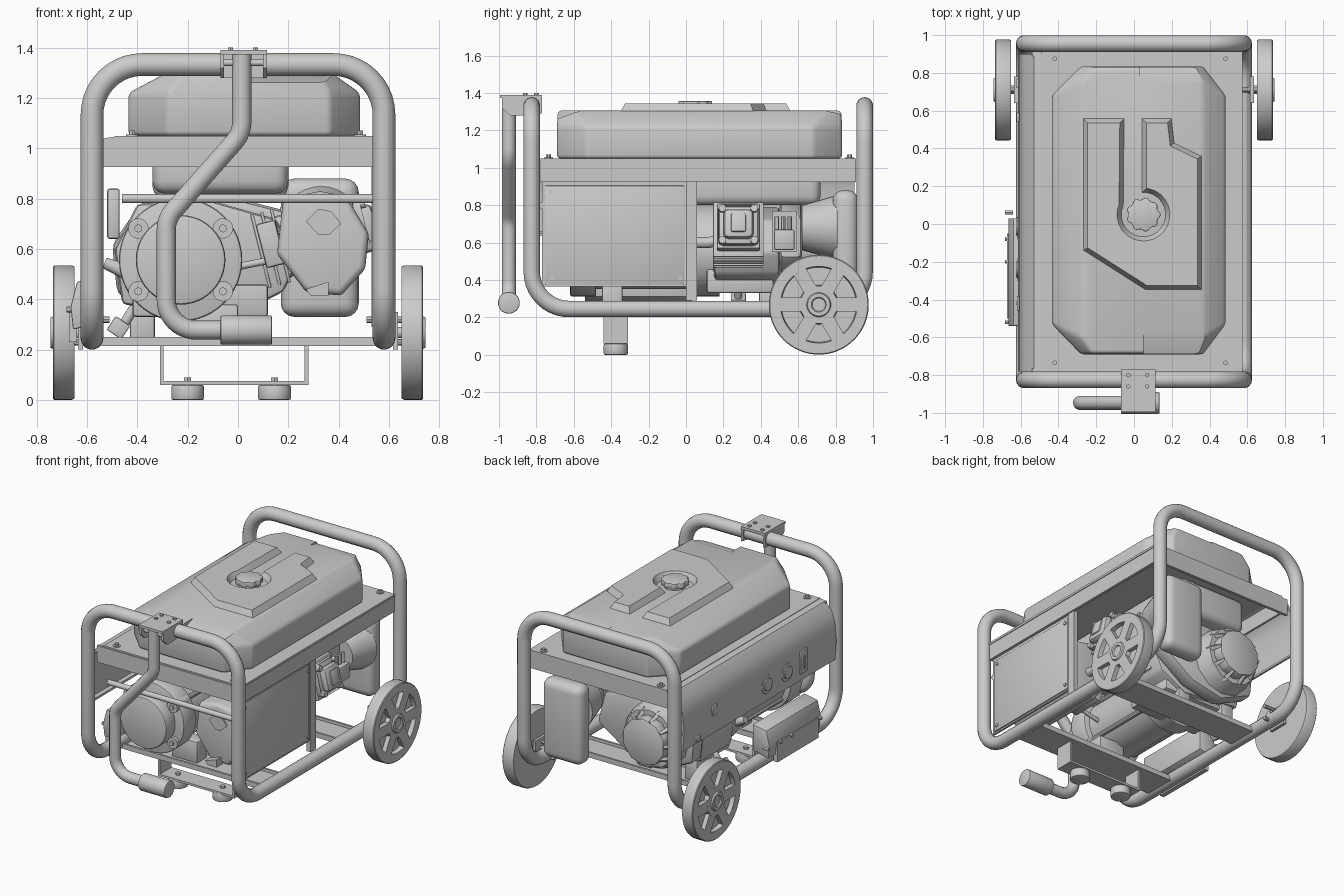
import bpy, bmesh, math
from mathutils import Vector, Matrix

if "Cube" in bpy.data.objects:
    bpy.data.objects.remove(bpy.data.objects["Cube"])

def finish(name, bm, bevel=0, seg=2):
    bmesh.ops.recalc_face_normals(bm, faces=bm.faces)
    if bevel:
        es = [e for e in bm.edges if e.is_manifold and e.calc_face_angle(0) > 0.4]
        bmesh.ops.bevel(bm, geom=es, offset=bevel, segments=seg, profile=0.5, affect='EDGES')
    me = bpy.data.meshes.new(name)
    bm.to_mesh(me)
    bm.free()
    ob = bpy.data.objects.new(name, me)
    bpy.context.collection.objects.link(ob)
    return ob

def box(name, x, y, z, bevel=0, tilt=0, seg=2):
    """Box from (min, max) ranges; tilt turns it about y through its centre."""
    bm = bmesh.new()
    c = Vector([(r[0] + r[1]) / 2 for r in (x, y, z)])
    s = [r[1] - r[0] for r in (x, y, z)]
    m = Matrix.Translation(c) @ Matrix.Rotation(tilt, 4, 'Y') @ Matrix.Diagonal((*s, 1))
    bmesh.ops.create_cube(bm, size=1, matrix=m)
    return finish(name, bm, bevel, seg)

def rod(name, a, b, r, r2=None, n=32, bevel=0):
    a, b = Vector(a), Vector(b)
    bm = bmesh.new()
    m = Matrix.Translation((a + b) / 2) @ (b - a).to_track_quat('Z', 'Y').to_matrix().to_4x4()
    bmesh.ops.create_cone(bm, cap_ends=True, segments=n, radius1=r, radius2=r if r2 is None else r2,
                          depth=(b - a).length, matrix=m)
    return finish(name, bm, bevel)

def place(axis, p, t):
    return {'x': (t, p[0], p[1]), 'y': (p[0], t, p[1]), 'z': (p[0], p[1], t)}[axis]

def loft(name, axis, rings, bevel=0, seg=2):
    """Closed solid through outlines given as (offset, points)."""
    bm = bmesh.new()
    vs = [[bm.verts.new(place(axis, p, t)) for p in pts] for t, pts in rings]
    n = len(vs[0])
    for a, b in zip(vs, vs[1:]):
        for i in range(n):
            bm.faces.new((a[i], a[(i + 1) % n], b[(i + 1) % n], b[i]))
    bm.faces.new(vs[0])
    bm.faces.new(vs[-1])
    return finish(name, bm, bevel, seg)

def prism(name, axis, pts, a, b, bevel=0):
    return loft(name, axis, [(a, pts), (b, pts)], bevel)

def tube(name, pts, r, fillet, closed=False):
    """Round pipe along corners rounded by the fillet radius."""
    P, out = [Vector(p) for p in pts], []
    for i, p in enumerate(P):
        if not closed and i in (0, len(P) - 1):
            out.append(p)
            continue
        d1, d2 = (P[i - 1] - p).normalized(), (P[(i + 1) % len(P)] - p).normalized()
        h = d1.angle(d2) / 2
        c = p + (d1 + d2).normalized() * fillet / math.sin(h)
        s, e = p + d1 * fillet / math.tan(h) - c, p + d2 * fillet / math.tan(h) - c
        f = s.angle(e)
        out += [c + (s * math.sin((1 - k / 10) * f) + e * math.sin(k / 10 * f)) / math.sin(f) for k in range(11)]
    cu = bpy.data.curves.new(name, 'CURVE')
    cu.dimensions, cu.bevel_depth, cu.bevel_resolution, cu.use_fill_caps = '3D', r, 5, True
    sp = cu.splines.new('POLY')
    sp.points.add(len(out) - 1)
    for q, v in zip(sp.points, out):
        q.co = (*v, 1)
    sp.use_cyclic_u = closed
    tmp = bpy.data.objects.new(name, cu)
    me = bpy.data.meshes.new_from_object(tmp)
    bpy.data.objects.remove(tmp)
    bpy.context.collection.objects.link(bpy.data.objects.new(name, me))

def arc(cx, cy, r, a, b, n):
    return [(cx + r * math.cos(math.radians(a + (b - a) * k / n)),
             cy + r * math.sin(math.radians(a + (b - a) * k / n))) for k in range(n + 1)]

# tubular frame: one closed loop with two hoops
F, R, X, L, T = -.825, .955, .58, .245, 1.333
tube("frame", [(-X, F, L), (-X, F, T), (X, F, T), (X, F, L), (X, R, L), (X, R, T), (-X, R, T), (-X, R, L)], .045, .2, True)
rod("front_crossbar", (-.46, -.77, .80), (.55, -.77, .80), .018)

# deck with skirts and bolts
box("deck", (-.49, .575), (-.78, .91), (1.035, 1.05))
for n, x, y in (("front", (-.54, .56), (-.785, -.765)), ("back", (-.54, .56), (.89, .91)),
                ("right", (.55, .57), (-.785, .91)), ("left", (-.50, -.485), (-.78, .9))):
    box(n + "_skirt", x, y, (.925, 1.04))
for x in (-.42, .485):
    for y in (-.735, .875):
        rod("deck_bolt", (x, y, 1.05), (x, y, 1.056), .024)
        rod("deck_bolt_head", (x, y, 1.05), (x, y, 1.07), .013, n=6)

# fuel tank: octagon walls, sloped shoulders
walls = [(-.435, -.53), (-.28, -.69), (.365, -.69), (.485, -.53), (.485, .68), (.365, .835), (-.28, .835), (-.435, .68)]
top = [(-.275, -.60), (-.22, -.685), (.32, -.685), (.365, -.60), (.365, .75), (.32, .83), (-.22, .83), (-.275, .75)]
tank = loft("fuel_tank", 'z', [(1.05, walls), (1.22, walls), (1.305, top)], .018, 3)
notches = [prism("notch", 'x', [(-.75, 1.24), (-.56, 1.307), (-.55, 1.4), (-.75, 1.4)], .05, .6),
           prism("rear_notch", 'x', [(.74, 1.4), (.75, 1.305), (.9, 1.27), (.9, 1.4)], .03, .6)]
bpy.context.view_layer.objects.active = tank
for c in notches:
    m = tank.modifiers.new("cut", 'BOOLEAN')
    m.operation, m.object, m.solver = 'DIFFERENCE', c, 'EXACT'
    bpy.ops.object.modifier_apply(modifier=m.name)
    bpy.data.objects.remove(c)
# raised plateau with a groove and filler recess
plan = [(-.27, .56), (-.05, .56)] + arc(.05, .05, .115, 155, 455, 20) + \
       [(.04, .56), (.2, .56), (.215, .43), (.36, .36), (.36, -.35), (.06, -.35), (-.27, -.14)]
bm = bmesh.new()
base = bm.faces.new([bm.verts.new((x, y, 1.30)) for x, y in plan])
base.normal_update()
if base.normal.z < 0:
    base.normal_flip()
bmesh.ops.inset_region(bm, faces=[base], use_boundary=True, thickness=.025, use_even_offset=True)
for v in base.verts:
    v.co.z = 1.345
finish("tank_plateau", bm)
rod("filler_neck", (.05, .05, 1.30), (.05, .05, 1.33), .07)
knob = [(.05 + (.085 + .006 * math.cos(9 * a)) * math.cos(a), .05 + (.085 + .006 * math.cos(9 * a)) * math.sin(a))
        for a in [math.tau * k / 72 for k in range(72)]]
prism("fuel_cap", 'z', knob, 1.32, 1.357, .005)
box("tank_sump", (-.34, .2), (-.1, .72), (.80, 1.04), .05, seg=3)
box("tank_belly", (-.34, .2), (-.55, .0), (.82, 1.04), .05, seg=3)

# control cover on the left with outlets
cover = [(-.47, 1.05), (-.53, 1.04), (-.58, .98), (-.605, .9), (-.615, .78), (-.605, .65), (-.575, .635), (-.575, .65),
         (-.595, .66), (-.598, .78), (-.59, .9), (-.565, .97), (-.52, 1.02), (-.47, 1.035)]
prism("control_cover", 'y', cover, -.78, .9)
for y in (-.02, -.24):
    rod("outlet", (-.60, y, .77), (-.617, y, .77), .062, bevel=.004)
    rod("outlet_face", (-.60, y, .77), (-.625, y, .77), .042)
box("breaker", (-.62, -.60), (-.46, -.38), (.70, .86), .006)
box("breaker_switch", (-.626, -.60), (-.43, -.41), (.73, .82), .004)
box("meter", (-.622, -.60), (.54, .59), (.78, .85), .004)
box("starter_switch", (-.622, -.60), (.72, .77), (.67, .70), .004)

# battery box on the left
prism("battery_box", 'y', [(-.535, .31), (-.655, .28), (-.665, .37), (-.64, .47), (-.535, .49)], -.54, .03, .006)
box("battery_bracket", (-.672, -.64), (-.5, -.05), (.23, .37))
for y in (-.52, -.2, -.08, .06):
    rod("battery_bolt", (-.64, y, .36), (-.682, y, .36), .012, n=6)

# right side guard
box("side_guard", (.535, .55), (-.77, .055), (.365, .93))
box("side_guard_raised", (.54, .558), (-.755, -.01), (.375, .905), .006)
box("side_post", (.53, .56), (0, .06), (.29, .93))
for y in (-.72, -.03):
    for z in (.41, .87):
        rod("guard_screw", (.55, y, z), (.565, y, z), .012, n=8)

# cross plates, axle and foot bracket
for n, a, b in (("front", -.50, -.29), ("rear", .34, .54)):
    box(n + "_cross_plate", (-.56, .56), (a, b), (.215, .23))
    for y in (a, b):
        box(n + "_cross_lip", (-.56, .56), (y - .007, y + .007), (.215, .25))
for x in (-.38, -.02):
    box("engine_mount", (x - .05, x + .05), (.39, .49), (.23, .38), .01)
box("alternator_mount", (-.2, .0), (-.45, -.34), (.23, .38), .01)
box("foot_bracket_base", (-.31, .28), (-.44, -.31), (.06, .075))
for x in (-.31, .265):
    box("foot_bracket_side", (x, x + .015), (-.44, -.31), (.06, .215))
for x in (-.2, .145):
    rod("rubber_foot", (x, -.375, 0), (x, -.375, .06), .065, bevel=.008)
    rod("foot_bolt", (x, -.375, .07), (x, -.375, .09), .016, n=6)

# wheels: recessed disc, rim and six spokes
prof = [(0, .65), (.262, .65), (.267, .66), (.267, .73), (.262, .735), (.205, .735), (.2, .705), (.105, .705),
        (.1, .735), (.065, .735), (.06, .745), (.04, .745), (.035, .737), (0, .737)]
for s, side in ((-1, "left"), (1, "right")):
    bm = bmesh.new()
    vs = [bm.verts.new((s * x, .71, .268 + r)) for r, x in prof]
    for a, b in zip(vs, vs[1:]):
        bm.edges.new((a, b))
    bmesh.ops.spin(bm, geom=bm.verts[:] + bm.edges[:], cent=(0, .71, .268), axis=(1, 0, 0), angle=math.tau, steps=64)
    bmesh.ops.remove_doubles(bm, verts=bm.verts, dist=1e-4)
    for k in range(6):
        mat = Matrix.Translation((s * .71, .71, .268)) @ Matrix.Rotation(math.pi / 3 * k, 4, 'X') @ \
              Matrix.Translation((0, .145, 0)) @ Matrix.Diagonal((.0498, .13, .075, 1))
        bmesh.ops.create_cube(bm, size=1, matrix=mat)
    finish(side + "_wheel", bm)
    rod(side + "_axle", (s * .54, .71, .268), (s * .66, .71, .268), .022)
    box(side + "_axle_bracket", sorted((s * .615, s * .635)), (.64, .78), (.2, .35))
    for z in (.23, .32):
        rod(side + "_bracket_bolt", (s * .51, .71, z), (s * .65, .71, z), .013, n=8)

# folding pull handle with clamp
H = -.947
tube("pull_handle", [(.015, H, 1.385), (.015, H, 1.06), (-.285, H, .72), (-.285, H, .278), (-.06, H, .278)], .038, .12)
rod("handle_grip", (-.07, H, .278), (.135, H, .278), .058, bevel=.006)
box("clamp_top", (-.07, .115), (-.995, -.77), (1.372, 1.39))
box("clamp_back", (-.07, .115), (-.905, -.885), (1.28, 1.38))
for x in (-.07, .10):
    prism("clamp_side", 'x', [(-.985, 1.39), (-.77, 1.39), (-.77, 1.29), (-.88, 1.28), (-.94, 1.28), (-.985, 1.32)], x, x + .015)
rod("clamp_pin", (-.055, H, 1.34), (.10, H, 1.34), .013)
for x in (-.03, .07):
    for y in (-.80, -.86):
        rod("clamp_bolt", (x, y, 1.385), (x, y, 1.4), .012, n=6)

# alternator with end bell and through bolts
cx, cz = -.228, .557
rod("alternator_body", (cx, -.50, cz), (cx, .18, cz), .205, n=48)
rod("alternator_front_bell", (cx, -.62, cz), (cx, -.48, cz), .245, n=48, bevel=.012)
rod("alternator_rear_bell", (cx, .06, cz), (cx, .18, cz), .245, n=48)
rod("alternator_cap", (cx, -.72, cz), (cx, -.6, cz), .178, n=48, bevel=.012)
for dx in (-.168, .168):
    for dz in (-.125, .125):
        rod("alternator_boss", (cx + dx, -.64, cz + dz), (cx + dx, -.5, cz + dz), .04)
        rod("alternator_bolt", (cx + dx, -.655, cz + dz), (cx + dx, .1, cz + dz), .016, n=10)

# engine: crankcase, tilted finned cylinder, valve cover
prism("crankcase", 'y', [(-.46, .38), (-.02, .33), (.18, .43), (.24, .55), (.15, .72), (-.1, .79), (-.4, .78), (-.49, .6)], .15, .5, .02)
box("sump", (-.42, .12), (.11, .47), (.33, .46), .015)
A = math.radians(14)
def along(d):
    return -.2 + d * math.cos(A), .52 + d * math.sin(A)
def tilted(name, d, length, w, h, bevel=0):
    x, z = along(d)
    return box(name, (x - length / 2, x + length / 2), (.28 - w / 2, .28 + w / 2), (z - h / 2, z + h / 2), bevel, -A)
tilted("cylinder_barrel", .42, .44, .2, .24, .02)
for k in range(9):
    tilted("cooling_fin", .3 + .04 * k, .012, .27, .30, .004)
tilted("cylinder_head", .67, .06, .23, .25, .01)
tilted("valve_cover_flange", .71, .025, .22, .22, .03)
tilted("valve_cover", .74, .06, .16, .16, .025)
tilted("valve_cover_centre", .77, .02, .08, .1, .008)
for dy in (-.085, .085):
    for dz in (-.085, .085):
        x, z = along(.72)
        rod("valve_cover_bolt", (x - dz * .24, .28 + dy, z + dz), (x + .025 - dz * .24, .28 + dy, z + dz + .006), .02, n=12)
# carburettor, intake and rear air filter housing
box("carburettor", (.3, .46), (.47, .58), (.56, .67), .01)
for k in range(3):
    rod("carburettor_jet", (.42, .485 + .035 * k, .66), (.42, .485 + .035 * k, .74), .012, n=12)
box("carburettor_bracket", (.36, .375), (.46, .59), (.55, .77))
rod("intake_cone", (.33, .62, .68), (.33, .81, .68), .12, .175)
box("air_filter", (.17, .48), (.785, .92), (.33, .88), .055, seg=4)

# cooling shroud and recoil starter at the rear
prism("fan_shroud", 'y', [(-.48, .42), (-.23, .31), (.02, .36), (.26, .52), (.2, .75), (-.08, .82), (-.38, .79), (-.5, .62)], .5, .62, .03)
rod("starter_housing", (cx, .6, .575), (cx, .73, .575), .235, .2, n=12)
rod("recoil_starter", (cx, .72, .575), (cx, .80, .575), .165, n=10, bevel=.012)
for k in range(10):
    a = math.tau * k / 10
    c, s = math.cos(a), math.sin(a)
    rod("starter_rib", (cx + .19 * c, .70, .575 + .19 * s), (cx + .155 * c, .795, .575 + .155 * s), .022, .012, n=4)

# muffler with outlet and exhaust pipe
mp = [(.18, .80), (.325, .83), (.43, .81), (.52, .66), (.505, .52), (.41, .415), (.27, .43), (.155, .58)]
ins = [(.335 + (x - .335) * .92, .62 + (z - .62) * .92) for x, z in mp]
loft("muffler", 'y', [(-.70, ins), (-.68, mp), (-.08, mp), (-.06, ins)], .012)
prism("muffler_badge", 'y', [(.27, .71), (.32, .76), (.37, .75), (.41, .7), (.36, .655), (.32, .655)], -.708, -.69)
prism("muffler_outlet", 'y', [(.27, .44), (.36, .47), (.36, .415), (.29, .415)], -.75, -.68)
box("muffler_bracket", (.09, .17), (-.45, -.2), (.53, .71), .012, tilt=-.25)
tube("exhaust_pipe", [(.33, -.08, .6), (.33, .12, .6), (.33, .2, .62)], .03, .03)
rod("muffler_stay", (-.05, -.4, .52), (.2, -.4, .57), .014)
# small fittings at the left
rod("oil_drain", (-.53, .1, .545), (-.42, .1, .50), .022, .034)
box("oil_filler", (-.51, -.44), (.24, .32), (.255, .32), .006, tilt=.6)
rod("oil_neck", (-.46, .28, .29), (-.38, .28, .42), .02)
box("control_bracket", (-.52, -.47), (-.3, .3), (.64, .84), .01)

# smooth rounded parts, keep edges crisp
for o in bpy.context.scene.objects:
    o.select_set(True)
bpy.context.view_layer.objects.active = tank
bpy.ops.object.shade_smooth_by_angle(angle=math.radians(30))
